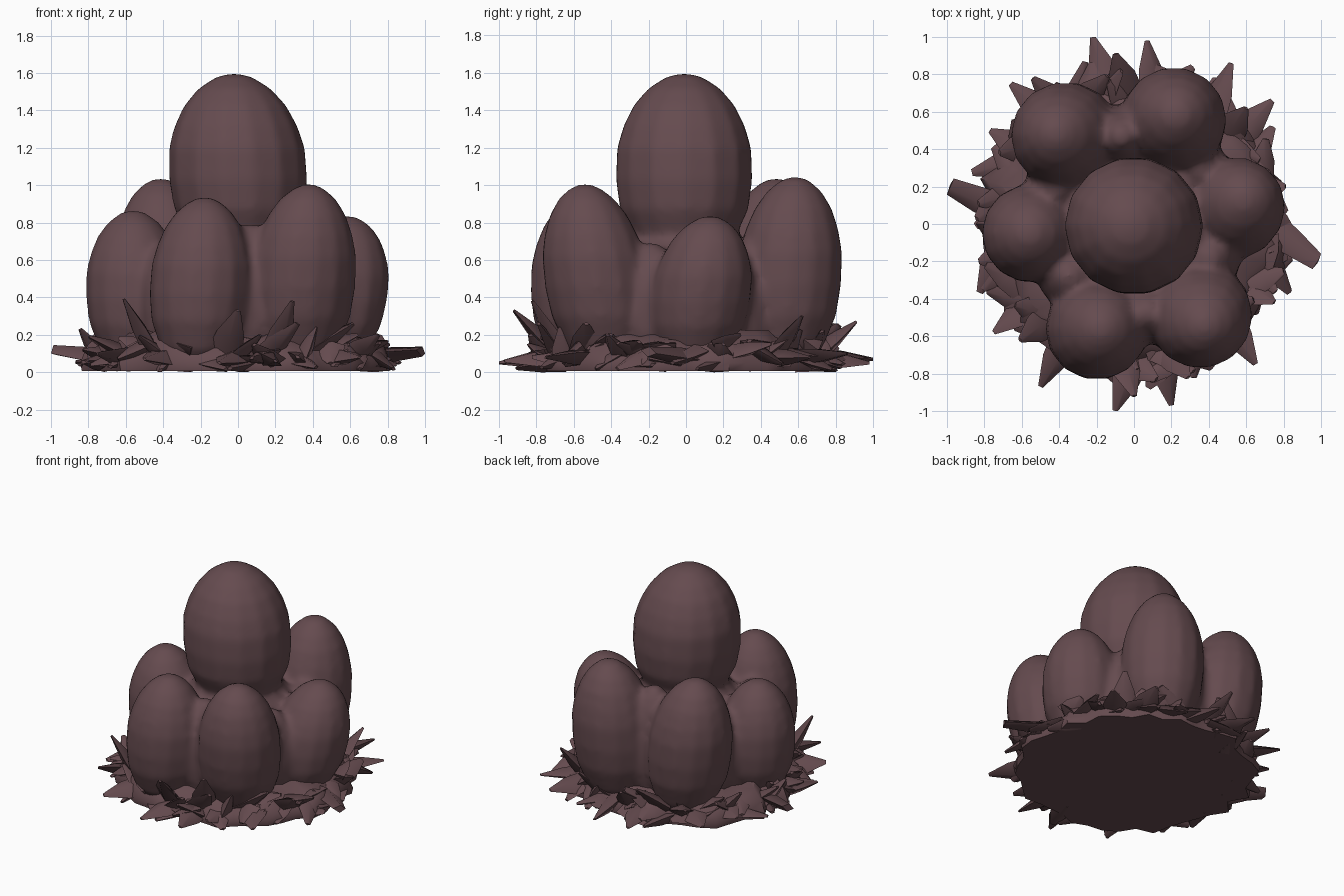
import bpy, bmesh, math, random
from mathutils import Vector

if "Cube" in bpy.data.objects:
    bpy.data.objects.remove(bpy.data.objects["Cube"])

random.seed(7)
mat = bpy.data.materials.new("dark plum brown")
mat.diffuse_color = (0.13, 0.07, 0.078, 1)
mat.use_nodes = True
mat.node_tree.nodes["Principled BSDF"].inputs["Base Color"].default_value = mat.diffuse_color


def finish(bm, name, angle, mods=()):
    bmesh.ops.recalc_face_normals(bm, faces=bm.faces[:])
    me = bpy.data.meshes.new(name)
    bm.to_mesh(me)
    bm.free()
    me.materials.append(mat)
    ob = bpy.data.objects.new(name, me)
    bpy.context.collection.objects.link(ob)
    bpy.ops.object.select_all(action='DESELECT')
    ob.select_set(True)
    bpy.context.view_layer.objects.active = ob
    for kind, settings in mods:
        m = ob.modifiers.new(kind.title(), kind)
        for k, v in settings.items():
            setattr(m, k, v)
        bpy.ops.object.modifier_apply(modifier=m.name)
    bpy.ops.object.shade_smooth_by_angle(angle=math.radians(angle))
    return ob


def loft(bm, rings):
    """Skin a list of equal rings of points and cap both ends."""
    vs = [[bm.verts.new(p) for p in r] for r in rings]
    n = len(vs[0])
    for a, b in zip(vs, vs[1:]):
        for i in range(n):
            bm.faces.new((a[i], a[(i + 1) % n], b[(i + 1) % n], b[i]))
    bm.faces.new(vs[0][::-1])
    bm.faces.new(vs[-1])


# Eggs: height fraction and radius fraction, revolved and leaned slightly
PROFILE = [(0, .4), (.1, .72), (.27, .94), (.43, 1), (.6, .985), (.72, .89),
           (.83, .74), (.92, .53), (.98, .28), (1, .1)]


def egg(bm, x, y, r, z0, z1, lx=0, ly=0, n=14):
    rings = []
    for t, k in PROFILE:
        s = t - 0.45
        rings.append([(x + lx * s + r * k * math.cos(math.tau * i / n),
                       y + ly * s + r * k * math.sin(math.tau * i / n),
                       z0 + t * (z1 - z0)) for i in range(n)])
    loft(bm, rings)


bm = bmesh.new()
egg(bm, 0, -0.01, 0.372, 0.60, 1.595, -0.04, 0)            # top egg
OUTER = [(0.345, -0.475, 0.285, 0.03, 1.005, 0.06, -0.12),
         (0.53, 0.08, 0.27, 0.03, 0.835, 0.10, 0.09),
         (0.21, 0.55, 0.285, 0.03, 1.045, 0.03, 0.06),
         (-0.36, 0.47, 0.29, 0.03, 1.035, -0.10, 0.02),
         (-0.55, -0.05, 0.265, 0.03, 0.865, -0.02, 0.0),
         (-0.20, -0.56, 0.275, 0.03, 0.935, 0.04, 0.0)]
for i, e in enumerate(OUTER):
    egg(bm, *e)
    # web that joins each egg to its neighbour
    f = OUTER[(i + 1) % 6]
    egg(bm, (e[0] + f[0]) * .46, (e[1] + f[1]) * .46, .17, .03,
        min(e[4], f[4]) - .14)
# core under the top egg
loft(bm, [[(r * math.cos(math.tau * i / 16), r * math.sin(math.tau * i / 16), z)
           for i in range(16)] for r, z in [(.5, .05), (.48, .4), (.4, .62), (.3, .72)]])
finish(bm, "egg_cluster", 60, [
    ('REMESH', dict(mode='VOXEL', voxel_size=.025)),
    ('SMOOTH', dict(factor=.5, iterations=6))])

# Nest bed: low lumpy mound with a flat, ragged underside
bm = bmesh.new()
N = 44
jit = [random.uniform(-.05, .06) for _ in range(N)]
rings = []
for r, z in [(.79, .006), (.80, .05), (.76, .12), (.68, .2), (.5, .2), (.2, .18)]:
    rings.append([((r + jit[i]) * math.cos(math.tau * i / N),
                   (r + jit[i]) * math.sin(math.tau * i / N),
                   z + (random.uniform(-.035, .035) if z > .1 else 0)) for i in range(N)])
loft(bm, rings)
finish(bm, "nest_bed", 60)


# Twigs: tapering four-sided shards
def twig(bm, root, tip, w, h, end):
    root, tip = Vector(root), Vector(tip)
    side = (tip - root).cross(Vector((0, 0, 1))).normalized()
    up = side.cross(tip - root).normalized()
    roll = random.uniform(-.6, .6)
    a = side * math.cos(roll) + up * math.sin(roll)
    b = up * math.cos(roll) - side * math.sin(roll)
    rings = []
    for t, k in [(0, 1), (.5, .8), (1, end)]:
        c = root.lerp(tip, t)
        pts = [c + a * w * k, c + b * h * k, c - a * w * k, c - b * h * k]
        for p in pts:
            p.z = max(p.z, 0)
            p.x = max(-1, min(1, p.x))
            p.y = max(-1, min(1, p.y))
        rings.append(pts)
    loft(bm, rings)


# Long twigs at the visible tips (x, y, z)
TIPS = [(-.985, .2, .12), (.985, -.2, .11), (-.22, 1, .07), (.07, .98, .05), (-.1, -1, .05),
        (.2, -.97, .06), (-.5, -.87, .07), (.65, -.75, .08), (-.66, .75, .1), (-.54, .78, .2),
        (-.1, .91, .27), (.52, .86, .1), (.74, .66, .08), (.81, .2, .15), (.75, -.42, .2),
        (-.83, -.2, .12), (-.75, -.58, .1), (-.77, .5, .1), (0, -.92, .33), (.29, -.82, .38),
        (-.61, -.62, .39), (.6, .62, .3)]
bm = bmesh.new()
for i, p in enumerate(TIPS):
    a = math.atan2(p[1], p[0]) + random.uniform(-.12, .12)
    if i < 2:
        a = (3.05, .03)[i]
    twig(bm, (.68 * math.cos(a), .68 * math.sin(a), .08), p, .095, .05,
         .55 if i < 2 else .16)
finish(bm, "long_twigs", 60)

# Short tangled twigs all round the rim
bm = bmesh.new()
M = 76
for i in range(M):
    a = math.tau * (i + random.random()) / M
    b = a + random.choice((-1, 1)) * random.uniform(.08, .28)
    r = random.uniform(.8, .91) if i % 2 else random.uniform(.74, .85)
    z = random.uniform(.01, .09) if i % 2 else random.uniform(.13, .27)
    q = random.uniform(.64, .74)
    twig(bm, (q * math.cos(a), q * math.sin(a), random.uniform(.04, .14)),
         (r * math.cos(b), r * math.sin(b), z), .085, .045, .22)
finish(bm, "short_twigs", 60)
